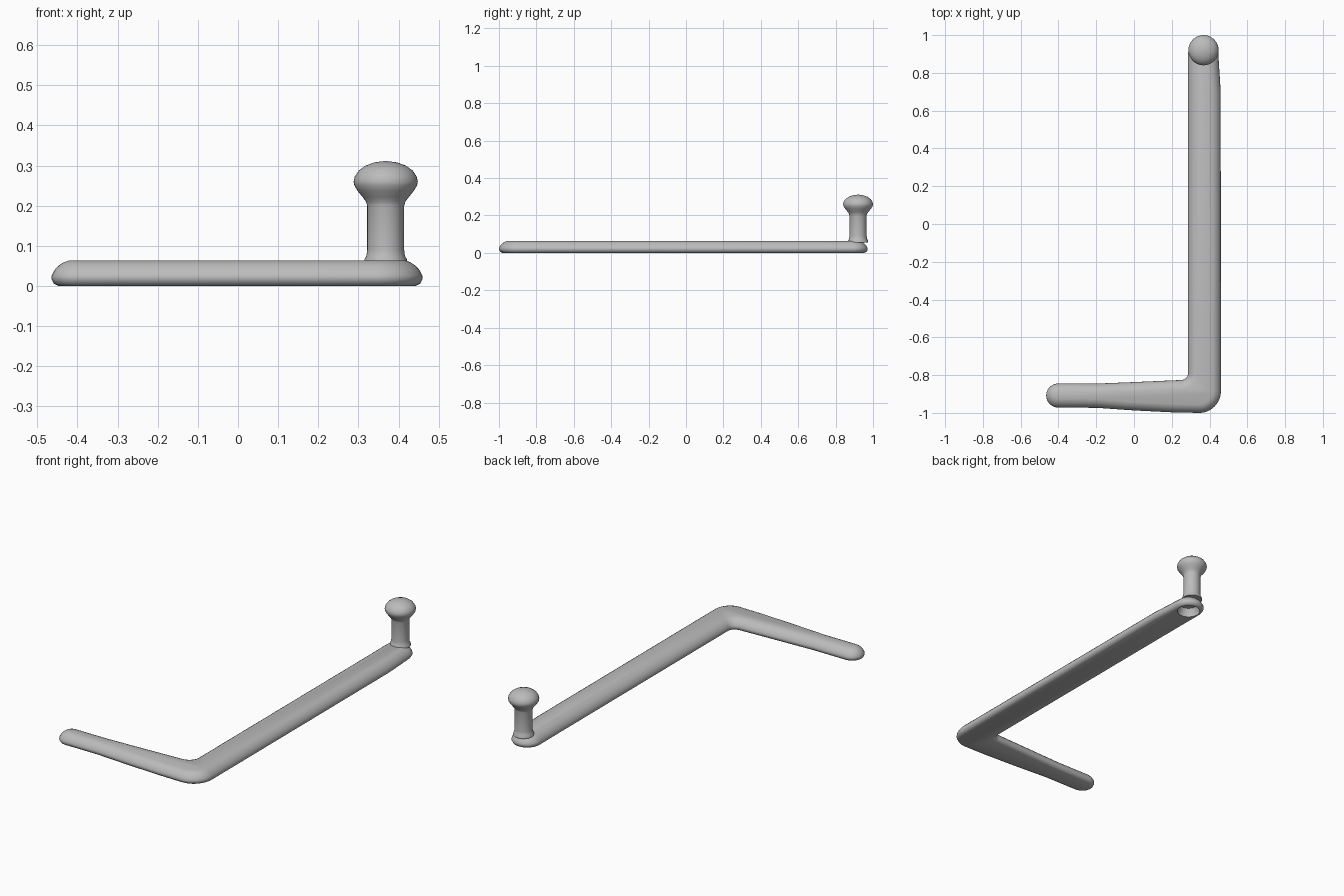
import bpy, bmesh, math

cube = bpy.data.objects.get("Cube")
if cube:
    bpy.data.objects.remove(cube, do_unlink=True)

# Single grey metal colour
metal = bpy.data.materials.new("grey metal")
metal.use_nodes = True
colour = (0.5, 0.5, 0.5, 1)
metal.diffuse_color = colour
metal.node_tree.nodes["Principled BSDF"].inputs["Base Color"].default_value = colour


def make_object(name, bm):
    bmesh.ops.recalc_face_normals(bm, faces=bm.faces)
    mesh = bpy.data.meshes.new(name)
    bm.to_mesh(mesh)
    bm.free()
    mesh.materials.append(metal)
    obj = bpy.data.objects.new(name, mesh)
    bpy.context.collection.objects.link(obj)
    return obj


def smooth(obj, angle=40):
    bpy.ops.object.select_all(action="DESELECT")
    obj.select_set(True)
    bpy.context.view_layer.objects.active = obj
    bpy.ops.object.shade_smooth_by_angle(angle=math.radians(angle))


def arc(cx, cy, r, start, end, steps=12):
    angles = [math.radians(start + (end - start) * i / steps) for i in range(steps + 1)]
    return [(cx + r * math.cos(a), cy + r * math.sin(a)) for a in angles]


def offset(points, inset):
    """Move a counter-clockwise outline inwards."""
    result = []
    for i, (x, y) in enumerate(points):
        px, py = points[i - 1]
        nx, ny = points[(i + 1) % len(points)]
        a = math.atan2(y - py, x - px)
        b = math.atan2(ny - y, nx - x)
        half = math.remainder(b - a, math.tau) / 2
        d = inset / math.cos(half)
        result.append((x - d * math.sin(a + half), y + d * math.cos(a + half)))
    return result


def loft(rings):
    bm = bmesh.new()
    loops = [[bm.verts.new(p) for p in ring] for ring in rings]
    n = len(loops[0])
    for low, high in zip(loops, loops[1:]):
        for i in range(n):
            j = (i + 1) % n
            bm.faces.new((low[i], low[j], high[j], high[i]))
    bm.faces.new(loops[0][::-1])
    bm.faces.new(loops[-1])
    return bm


def turned(profile, cx, cy, steps=40):
    """Stack of circles, each given as radius and height."""
    return loft([[(x, y, z) for x, y in arc(cx, cy, r, 0, 360, steps)[:-1]]
                 for r, z in profile])


# L-shaped bar: tapered grip arm, rounded elbow, long straight shank
outline = (arc(-0.401, -0.908, 0.064, 90, 270)
           + [(-0.2, -0.973), (0, -0.987), (0.2, -0.997)]
           + arc(0.345, -0.885, 0.115, -90, 0)
           + [(0.459, 0.7)]
           + arc(0.366, 0.89, 0.081, 0, 180, 20)
           + [(0.286, 0.7)]
           + arc(0.25, -0.79, 0.036, 0, -90, 8)
           + [(0, -0.837), (-0.2, -0.845)])
edge = [(0.018, 0), (0.006, 0.006), (0, 0.018), (0.001, 0.027), (0.008, 0.04),
        (0.018, 0.051), (0.03, 0.059), (0.045, 0.064)]
bar = make_object("bent_bar", loft([[(x, y, z) for x, y in offset(outline, inset)]
                                    for inset, z in edge]))

# Round recess under the knob end
cutter = make_object("recess_cutter",
                     turned([(0.06, -0.02), (0.06, 0.012), (0.045, 0.044)], 0.366, 0.89))
cutter.hide_render = True
cut = bar.modifiers.new("recess", "BOOLEAN")
cut.operation = "DIFFERENCE"
cut.solver = "EXACT"
cut.object = cutter
bpy.context.view_layer.objects.active = bar
bpy.ops.object.modifier_apply(modifier=cut.name)
bpy.data.objects.remove(cutter, do_unlink=True)
smooth(bar)

# Upright stem with mushroom knob
knob = make_object("stem_and_knob", turned(
    [(0.054, 0.056), (0.053, 0.066), (0.048, 0.075), (0.046, 0.09), (0.046, 0.2),
     (0.049, 0.21), (0.057, 0.221), (0.07, 0.237), (0.078, 0.25), (0.08, 0.26),
     (0.077, 0.273), (0.067, 0.288), (0.05, 0.3), (0.028, 0.308), (0.006, 0.311)],
    0.368, 0.92))
smooth(knob)
